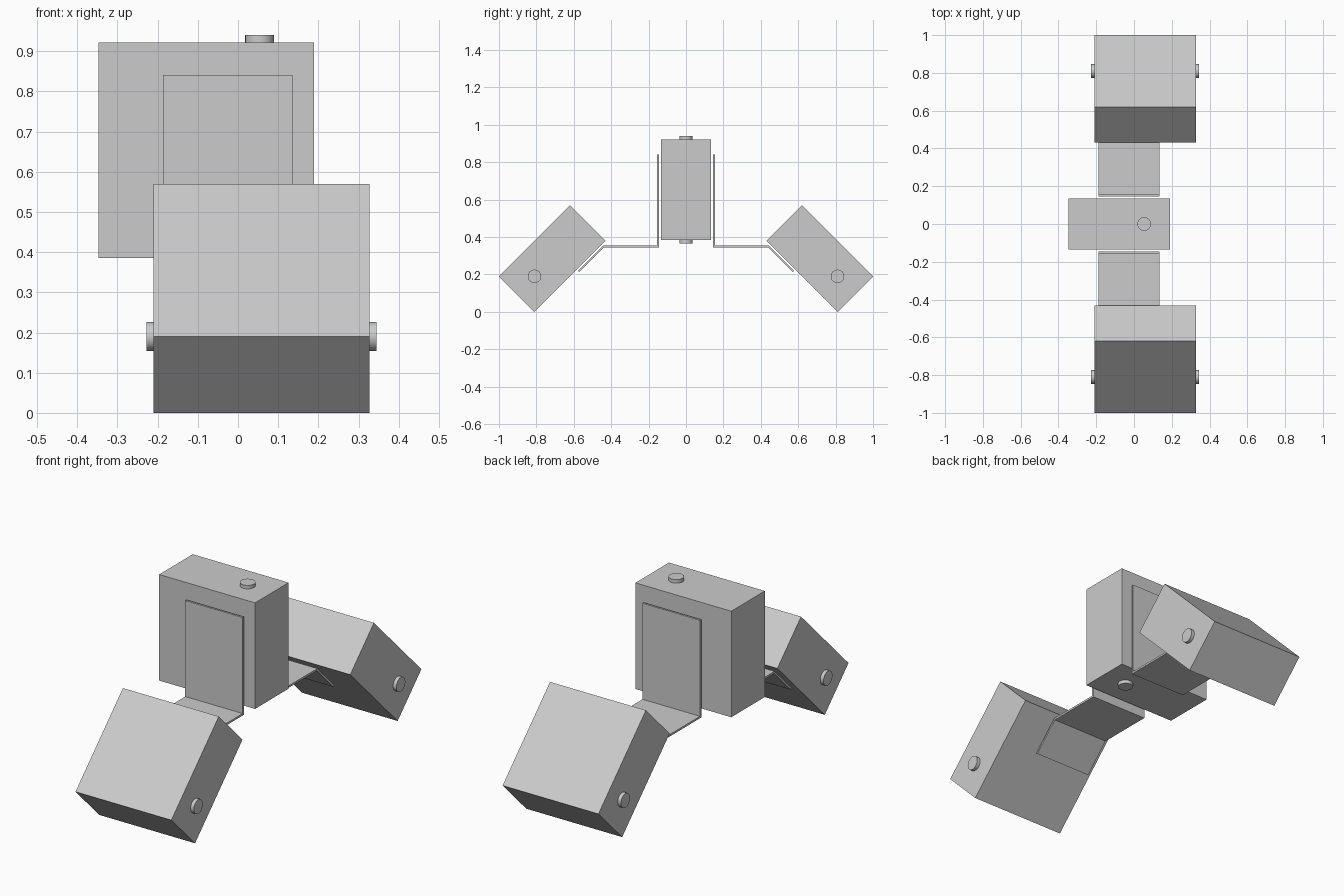
import bpy, bmesh, math
from mathutils import Matrix, Vector

if "Cube" in bpy.data.objects:
    bpy.data.objects.remove(bpy.data.objects["Cube"])

grey = bpy.data.materials.new("plain grey")
grey.diffuse_color = (0.6, 0.6, 0.6, 1)
grey.use_nodes = True
grey.node_tree.nodes["Principled BSDF"].inputs["Base Color"].default_value = grey.diffuse_color

def finish(name, bm):
    bmesh.ops.recalc_face_normals(bm, faces=bm.faces)
    me = bpy.data.meshes.new(name)
    bm.to_mesh(me)
    bm.free()
    me.materials.append(grey)
    ob = bpy.data.objects.new(name, me)
    bpy.context.collection.objects.link(ob)
    return ob

def box(name, size, centre, tilt=0):
    bm = bmesh.new()
    m = Matrix.Translation(centre) @ Matrix.Rotation(tilt, 4, 'X') @ Matrix.Diagonal((*size, 1))
    bmesh.ops.create_cube(bm, size=1, matrix=m)
    return finish(name, bm)

def axle(name, centre, length, turn):
    bm = bmesh.new()
    bmesh.ops.create_cone(bm, cap_ends=True, segments=32, radius1=0.036, radius2=0.036,
                          depth=length, matrix=Matrix.Translation(centre) @ turn)
    ob = finish(name, bm)
    bpy.context.view_layer.objects.active = ob
    ob.select_set(True)
    bpy.ops.object.shade_smooth_by_angle(angle=math.radians(30))
    ob.select_set(False)

def bracket(name, side):
    # bent sheet profile in y, z extruded along x
    profile = [(0.145, 0.841), (0.145, 0.345), (0.438, 0.345), (0.57, 0.213),
               (0.577, 0.220), (0.442, 0.355), (0.155, 0.355), (0.155, 0.841)]
    bm = bmesh.new()
    face = bm.faces.new([bm.verts.new((-0.187, side * y, z)) for y, z in profile])
    out = bmesh.ops.extrude_face_region(bm, geom=[face])
    bmesh.ops.translate(bm, vec=(0.322, 0, 0),
                        verts=[v for v in out["geom"] if isinstance(v, bmesh.types.BMVert)])
    finish(name, bm)

L, T = 0.537, 0.2685

# Middle servo body with vertical axle
box("middle_body", (L, T, L), (-0.079, 0, 0.6535))
axle("middle_axle", (0.054, 0, 0.6535), 0.573, Matrix.Identity(4))

# Mirrored side bodies, axles and brackets
for side, label in ((-1, "front"), (1, "back")):
    box(label + "_body", (L, L, T), (0.0585, side * 0.7155, 0.2847), -side * math.pi / 4)
    axle(label + "_axle", (0.0585, side * 0.81, 0.19), 0.573, Matrix.Rotation(math.pi / 2, 4, 'Y'))
    bracket(label + "_bracket", side)
